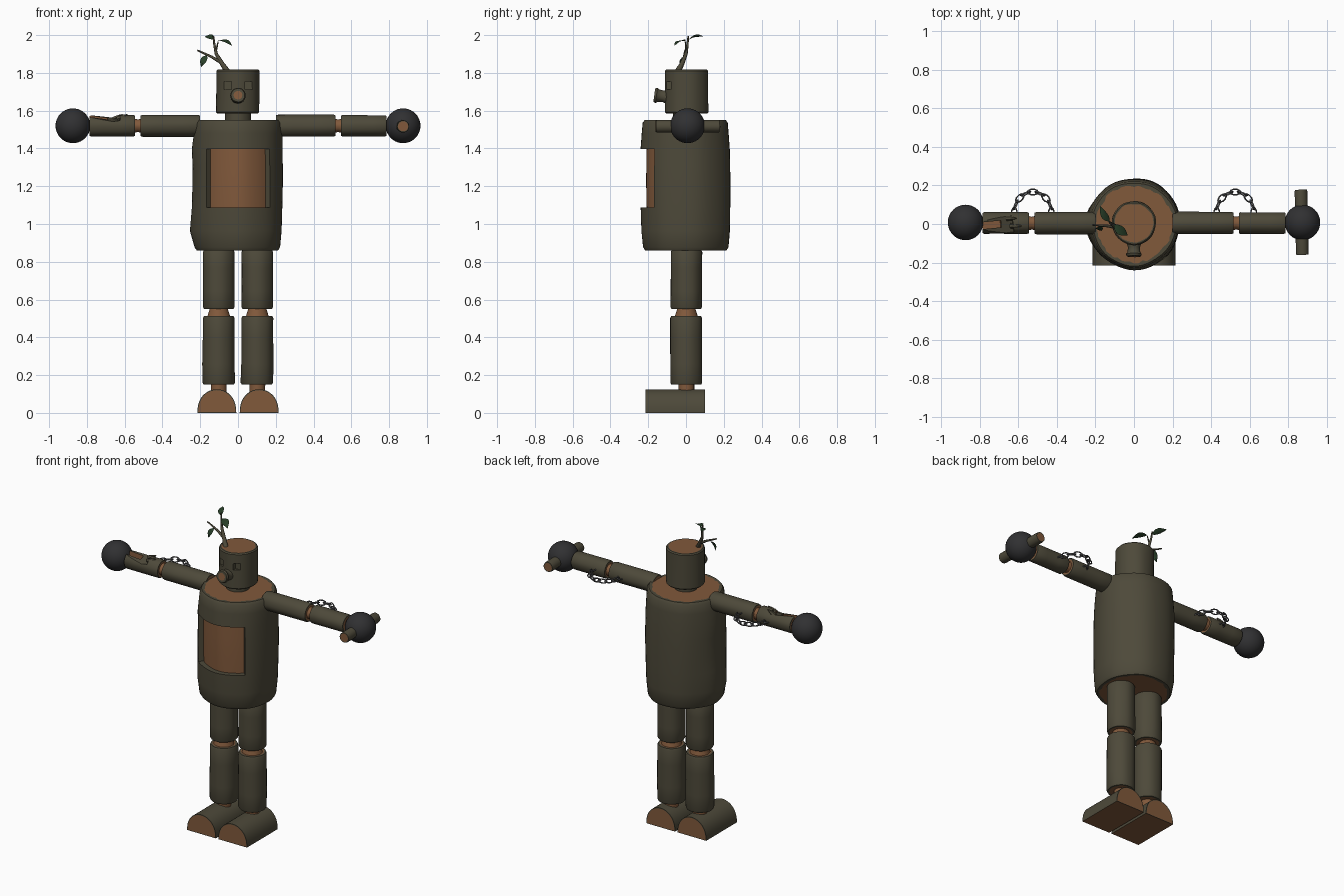
import bpy, bmesh, random
from math import sin, cos, pi, exp, radians
from mathutils import Vector, Matrix

if "Cube" in bpy.data.objects:
    bpy.data.objects.remove(bpy.data.objects["Cube"])
random.seed(4)


def material(name, rgb):
    m = bpy.data.materials.new(name)
    m.use_nodes = True
    m.diffuse_color = (*rgb, 1)
    node = m.node_tree.nodes["Principled BSDF"]
    node.inputs["Base Color"].default_value = (*rgb, 1)
    node.inputs["Roughness"].default_value = 0.9
    return m


BARK = material("bark", (0.075, 0.067, 0.042))
WOOD = material("cut wood", (0.22, 0.1, 0.044))
IRON = material("dark iron", (0.03, 0.03, 0.032))
STEEL = material("chain steel", (0.09, 0.09, 0.095))
LEAF = material("leaf green", (0.022, 0.05, 0.022))


def smooth(obj, angle=35):
    bpy.ops.object.select_all(action='DESELECT')
    obj.select_set(True)
    bpy.context.view_layer.objects.active = obj
    bpy.ops.object.shade_smooth_by_angle(angle=radians(angle))


def finish(bm, name, mats, matrix=None):
    bmesh.ops.recalc_face_normals(bm, faces=bm.faces)
    if matrix:
        bm.transform(matrix)
    mesh = bpy.data.meshes.new(name)
    bm.to_mesh(mesh)
    bm.free()
    for m in mats:
        mesh.materials.append(m)
    obj = bpy.data.objects.new(name, mesh)
    bpy.context.collection.objects.link(obj)
    smooth(obj)
    return obj


def log(name, start, end, profile, segs=32, cap=0.86, wobble=0.012, bumps=(), patch=None, mats=(BARK, WOOD)):
    """Log from start to end; profile holds (fraction, radius), bumps hold (angle, fraction, size)."""
    start, end = Vector(start), Vector(end)
    length = (end - start).length
    phase = random.uniform(0, 6)
    bm = bmesh.new()

    def ring(t, r, ragged=0):
        verts = []
        for i in range(segs):
            a = 2 * pi * i / segs
            k = 1 + wobble * (sin(3 * a + phase + 2 * t) + 0.6 * sin(7 * a + 2 * phase))
            k += ragged * random.uniform(-1, 1)
            rr = r * k
            for ba, bt, size in bumps:
                rr += size * exp(-((1 - cos(a - ba)) * 8 + ((t - bt) / 0.1) ** 2))
            verts.append(bm.verts.new((rr * cos(a), rr * sin(a), t * length)))
        return verts

    (t0, r0), (t1, r1) = profile[0], profile[-1]
    rings = [ring(t0, r0 * cap, 0.03)] + [ring(t, r) for t, r in profile] + [ring(t1, r1 * cap, 0.03)]
    for lo, hi in zip(rings, rings[1:]):
        for i in range(segs):
            j = (i + 1) % segs
            bm.faces.new((lo[i], lo[j], hi[j], hi[i]))
    for end_ring in (rings[0], rings[-1]):
        bm.faces.new(end_ring).material_index = 1

    # Recessed patch where the bark is stripped off
    if patch:
        half, low, high, depth = patch
        bm.normal_update()
        chosen = []
        for f in bm.faces:
            c = f.calc_center_median()
            radial = Vector((c.x, c.y, 0))
            if low < c.z / length < high and radial.angle(Vector((0, 1, 0))) < half:
                chosen.append(f)
        moved = bmesh.ops.extrude_face_region(bm, geom=chosen)["geom"]
        for item in moved:
            if isinstance(item, bmesh.types.BMVert):
                flat = Vector((item.co.x, item.co.y, 0))
                item.co -= flat.normalized() * depth
            elif isinstance(item, bmesh.types.BMFace):
                item.material_index = 1
        bmesh.ops.delete(bm, geom=[f for f in chosen if f.is_valid], context='FACES')
    turn = (end - start).to_track_quat('Z', 'Y').to_matrix().to_4x4()
    return finish(bm, name, mats, Matrix.Translation(start) @ turn)


def limb(r, flare=1.0):
    return [(0, r * 0.94), (0.03, r), (0.3, r), (0.7, r * flare), (0.97, r * flare), (1, r * 0.94 * flare)]


def carve(obj, centre, size, turn, mat):
    """Cut a box out of an object, leaving the cut in the given material."""
    bpy.ops.mesh.primitive_cube_add(size=1, location=centre, rotation=turn)
    box = bpy.context.object
    box.scale = size
    box.hide_render = True
    box.data.materials.append(mat)
    mod = obj.modifiers.new("carve", 'BOOLEAN')
    mod.operation, mod.solver, mod.object = 'DIFFERENCE', 'EXACT', box
    mod.material_mode = 'TRANSFER'
    bpy.context.view_layer.objects.active = obj
    bpy.ops.object.modifier_apply(modifier=mod.name)
    bpy.data.objects.remove(box)
    smooth(obj)


# Torso, with a stripped patch on the back and a swollen lower side
log("torso", (0, 0, 0.86), (0, 0, 1.55),
    [(0, 0.215), (0.025, 0.226), (0.15, 0.234), (0.33, 0.237), (0.5, 0.239),
     (0.65, 0.238), (0.78, 0.236), (0.9, 0.23), (0.98, 0.225), (1, 0.215)],
    segs=56, cap=0.92, bumps=[(0, 0.2, 0.022), (0.1, 0.8, 0.008), (pi, 0.95, 0.008)],
    patch=(radians(48), 0.33, 0.78, 0.032))

# Head, neck and nose
log("neck", (0, 0, 1.54), (0, 0, 1.61), [(0, 0.068), (1, 0.068)])
head = log("head", (0, 0.005, 1.585), (0, 0.005, 1.818), limb(0.114), segs=40, cap=0.93,
           bumps=[(pi / 2, 0.15, 0.007)])
for x in (-0.06, 0.063):
    carve(head, (x, -0.11, 1.733), (0.05, 0.06, 0.042), (0, 0, 0), BARK)
log("nose", (0, -0.09, 1.672), (0, -0.168, 1.682),
    [(0, 0.042), (0.4, 0.031), (0.7, 0.033), (0.85, 0.041), (1, 0.036)], segs=18, cap=0.65)

# Arms, with iron balls for hands
for side, label in ((1, "left"), (-1, "right")):
    def at(x, y=0.005, z=1.52):
        return (side * x, y, z)
    log(label + "_upper_arm", at(0.2), at(0.515), limb(0.058))
    log(label + "_elbow", at(0.5), at(0.56), [(0, 0.04), (0.5, 0.033), (1, 0.04)], mats=(WOOD, WOOD))
    forearm = log(label + "_forearm", at(0.545), at(0.785), limb(0.056))
    if side < 0:
        # Split top of the damaged forearm, with splinters
        carve(forearm, (-0.71, -0.015, 1.583), (0.17, 0.09, 0.05), (0.25, 0.12, 0.15), BARK)
        carve(forearm, (-0.745, -0.005, 1.555), (0.11, 0.035, 0.06), (0, 0.1, 0.1), WOOD)
        for x, y, tip in ((-0.64, -0.01, -0.585), (-0.66, 0.03, -0.61)):
            log("splinter", (x, y, 1.555), (tip, y, 1.58), [(0, 0.014), (0.6, 0.01), (1, 0.003)], segs=6)
    bpy.ops.mesh.primitive_uv_sphere_add(segments=32, ring_count=20, radius=0.092, location=at(0.874, 0.008))
    ball = bpy.context.object
    ball.name = label + "_iron_ball"
    ball.data.materials.append(IRON)
    smooth(ball, 60)

    # Chain looped behind the elbow
    links = []
    for i in range(9):
        a = pi * i / 8
        bpy.ops.mesh.primitive_torus_add(major_segments=10, minor_segments=6, major_radius=0.0175, minor_radius=0.0042)
        link = bpy.context.object
        place = Matrix.Translation(at(0.525 + 0.096 * cos(a), 0.058 + 0.108 * sin(a)))
        spin = Matrix.Rotation(side * (a + pi / 2), 4, 'Z')
        roll = Matrix.Rotation(pi / 2 * (i % 2) + 0.3, 4, 'X')
        link.data.transform(place @ spin @ roll @ Matrix.Diagonal((1.45, 0.9, 1, 1)))
        link.matrix_world = Matrix.Identity(4)
        links.append(link)
    bpy.ops.object.select_all(action='DESELECT')
    for link in links:
        link.select_set(True)
    bpy.context.view_layer.objects.active = links[0]
    bpy.ops.object.join()
    links[0].name = label + "_chain"
    links[0].data.materials.append(STEEL)
    smooth(links[0], 60)

# Peg through the left ball
log("ball_peg", (0.874, -0.16, 1.517), (0.866, 0.178, 1.517), limb(0.033), segs=20)

# Legs and half-log feet
for side, label in ((1, "left"), (-1, "right")):
    x = side * 0.102
    inner = pi if side > 0 else 0
    log(label + "_thigh", (x, 0.002, 0.55), (x, 0.002, 0.862), limb(0.083))
    log(label + "_knee", (x, 0.002, 0.5), (x, 0.002, 0.56), [(0, 0.064), (1, 0.045)], mats=(WOOD, WOOD))
    log(label + "_shin", (x, 0.002, 0.15), (x, 0.002, 0.512), limb(0.084),
        bumps=[(inner, 0.2, 0.007), (inner + pi, 0.1, 0.006)])
    log(label + "_ankle", (x, 0.002, 0.1), (x, 0.002, 0.16), [(0, 0.042), (1, 0.042)], mats=(WOOD, WOOD))

    bm = bmesh.new()
    arch = []
    for i in range(21):
        a = pi * i / 20
        arch.append(bm.verts.new((side * 0.112 + 0.103 * cos(a), -0.215, 0.125 * sin(a) ** 0.85 if 0 < i < 20 else 0)))
    front = bm.faces.new(arch)
    extruded = bmesh.ops.extrude_face_region(bm, geom=[front], use_keep_orig=True)["geom"]
    bmesh.ops.translate(bm, verts=[v for v in extruded if isinstance(v, bmesh.types.BMVert)], vec=(0, 0.315, 0))
    bmesh.ops.recalc_face_normals(bm, faces=bm.faces)
    bmesh.ops.inset_individual(bm, faces=[f for f in bm.faces if abs(f.normal.y) > 0.9], thickness=0.005)
    for f in bm.faces:
        f.material_index = int(len(f.verts) > 4 or f.normal.z < -0.9)
    finish(bm, label + "_foot", (BARK, WOOD))


# Sprout on the head
def twig(name, points):
    curve = bpy.data.curves.new(name, 'CURVE')
    curve.dimensions = '3D'
    curve.bevel_depth = 1
    curve.bevel_resolution = 2
    curve.use_fill_caps = True
    spline = curve.splines.new('POLY')
    spline.points.add(len(points) - 1)
    for p, (x, y, z, r) in zip(spline.points, points):
        p.co, p.radius = (x, y, z, 1), r
    curve.materials.append(BARK)
    obj = bpy.data.objects.new(name, curve)
    bpy.context.collection.objects.link(obj)
    bpy.ops.object.select_all(action='DESELECT')
    obj.select_set(True)
    bpy.context.view_layer.objects.active = obj
    bpy.ops.object.convert(target='MESH')
    smooth(bpy.context.object, 60)


def leaf(base, tip, width, up):
    base, tip, up = Vector(base), Vector(tip), Vector(up)
    across = (tip - base).cross(up).normalized() * width
    bm = bmesh.new()
    rows = []
    for i in range(7):
        t = i / 6
        w = max(0.03, sin(pi * t ** 0.8))
        mid = base.lerp(tip, t) + up * 0.008 * sin(pi * t)
        rows.append([bm.verts.new(mid + across * s * w + up * 0.006 * abs(s) * w) for s in (-1, 0, 1)])
    for lo, hi in zip(rows, rows[1:]):
        for j in (0, 1):
            bm.faces.new((lo[j], lo[j + 1], hi[j + 1], hi[j]))
    bmesh.ops.solidify(bm, geom=bm.faces[:], thickness=0.002)
    finish(bm, "leaf", [LEAF])


twig("sprout_stem", [(-0.055, -0.045, 1.805, 0.017), (-0.085, -0.02, 1.85, 0.012), (-0.115, 0, 1.9, 0.009),
                     (-0.125, 0.008, 1.95, 0.006), (-0.13, 0.012, 1.995, 0.004)])
twig("sprout_side_branch", [(-0.09, -0.018, 1.855, 0.009), (-0.14, -0.01, 1.885, 0.007), (-0.215, -0.005, 1.92, 0.004)])
twig("sprout_short_branch", [(-0.118, 0.002, 1.91, 0.006), (-0.105, -0.004, 1.965, 0.003)])
leaf((-0.105, -0.004, 1.97), (-0.033, -0.06, 1.945), 0.024, (0.2, -0.35, 0.9))
leaf((-0.128, 0.012, 1.975), (-0.175, 0.092, 1.992), 0.02, (-0.3, -0.3, 0.9))
leaf((-0.165, -0.008, 1.893), (-0.195, -0.025, 1.83), 0.018, (-0.3, -0.9, 0.2))
